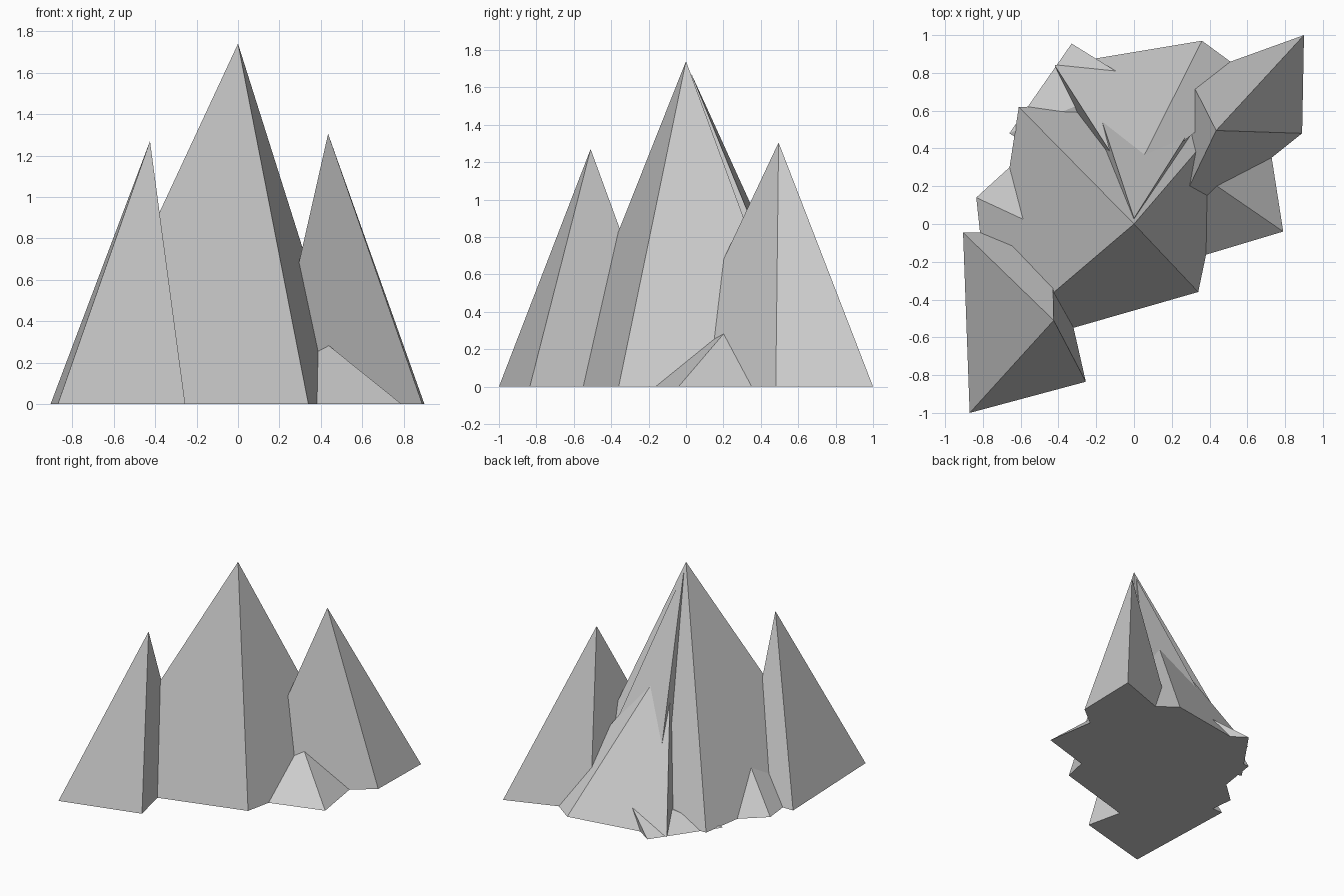
import bpy, bmesh


def peak(name, apex, base):
    """Leaning pyramid: a four-cornered footprint on the ground joined to one tip."""
    bm = bmesh.new()
    tip = bm.verts.new(apex)
    ring = [bm.verts.new((x, y, 0)) for x, y in base]
    bm.faces.new(ring)
    for i, v in enumerate(ring):
        bm.faces.new((v, ring[(i + 1) % len(ring)], tip))
    bmesh.ops.recalc_face_normals(bm, faces=bm.faces)
    mesh = bpy.data.meshes.new(name)
    bm.to_mesh(mesh)
    bm.free()
    ob = bpy.data.objects.new(name, mesh)
    bpy.context.collection.objects.link(ob)
    return ob


# three large peaks
peak("main_peak", (0, 0, 1.74),
     [(0.34, -0.36), (0.55, 0.64), (-0.61, 0.62), (-0.81, -0.69)])
peak("right_peak", (0.435, 0.495, 1.305),
     [(0.90, 1.00), (0.29, 0.78), (0.14, -0.12), (0.89, 0.48)])
peak("left_peak", (-0.425, -0.51, 1.27),
     [(-0.87, -1.00), (-0.255, -0.835), (-0.435, -0.045), (-0.905, -0.045)])

# overlapping ridges on the back slope
peak("back_upper_ridge", (0, 0.03, 1.67),
     [(0.43, 0.71), (-0.25, 0.79), (-0.22, -0.05), (0.25, -0.05)])
peak("back_lower_ridge", (-0.02, 0.217, 1.105),
     [(0.36, 0.97), (-0.42, 0.84), (-0.17, 0.27), (0.66, 0.75)])

# small rocks at the foot
peak("right_foot_rock", (0.33, 0.276, 0.37),
     [(0.79, -0.04), (0.69, 0.60), (0.20, 0.40), (0.10, -0.247)])
peak("left_foot_rock", (-0.49, -0.02, 0.39),
     [(-0.835, 0.14), (-0.79, -0.28), (-0.35, -0.20), (-0.50, 0.445)])
peak("back_foot_rock", (0.0, 0.75, 0.19),
     [(-0.33, 0.955), (-0.66, 0.48), (-0.20, 0.20), (0.15, 0.62)])
